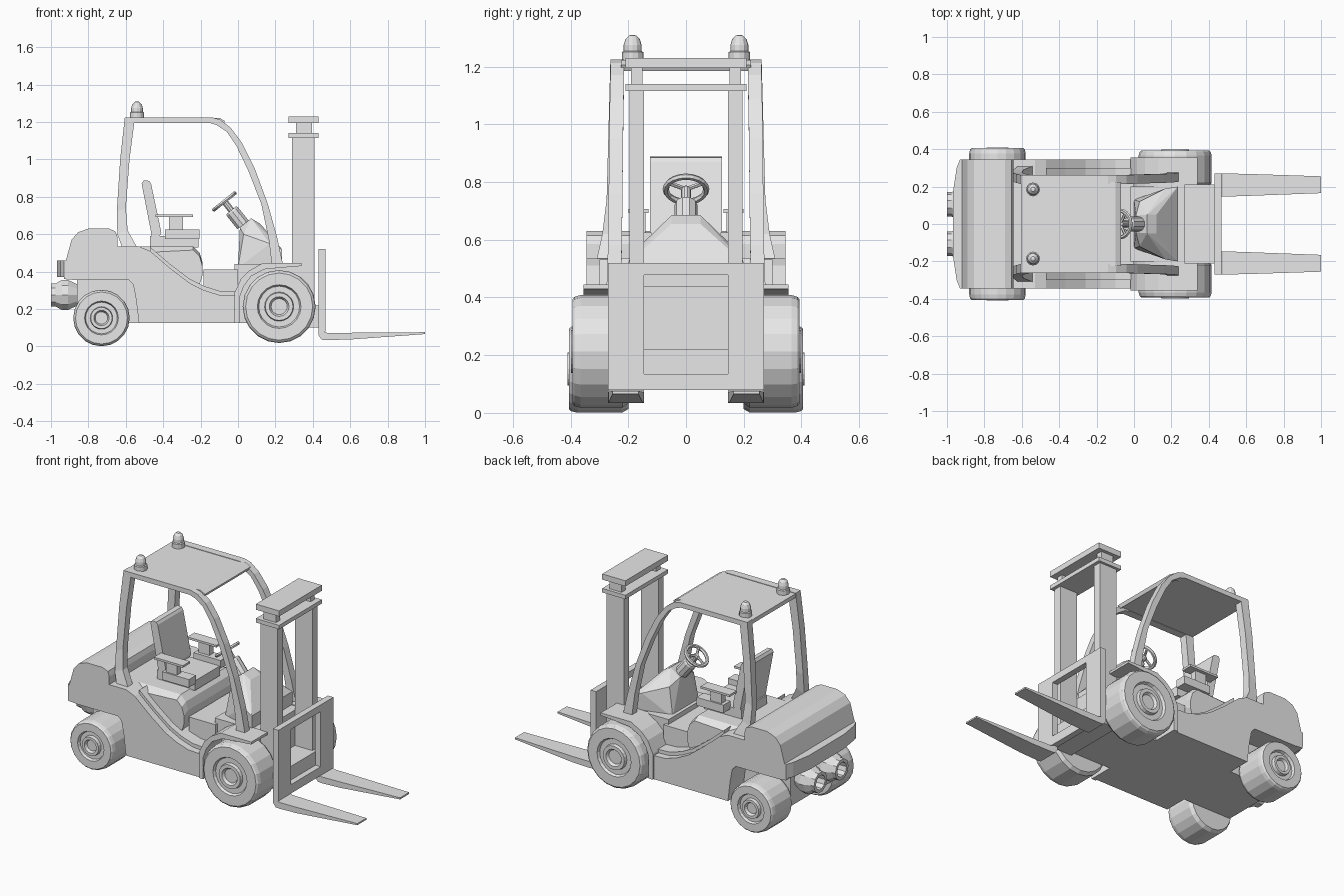
import bpy, bmesh, math
from mathutils import Vector

grey = bpy.data.materials.new("grey_paint")
grey.diffuse_color = (0.8, 0.8, 0.8, 1)


def finish(name, bm):
    bmesh.ops.remove_doubles(bm, verts=bm.verts, dist=1e-5)
    bmesh.ops.recalc_face_normals(bm, faces=bm.faces)
    me = bpy.data.meshes.new(name)
    bm.to_mesh(me)
    bm.free()
    me.materials.append(grey)
    ob = bpy.data.objects.new(name, me)
    bpy.context.collection.objects.link(ob)
    return ob


def loft(name, sections, caps=True, ring=False):
    """Skin equal-length closed sections, one after the other."""
    bm = bmesh.new()
    rows = [[bm.verts.new(p) for p in s] for s in sections]
    n = len(rows[0])
    pairs = list(zip(rows, rows[1:])) + ([(rows[-1], rows[0])] if ring else [])
    for a, b in pairs:
        for i in range(n):
            j = (i + 1) % n
            bm.faces.new((a[i], a[j], b[j], b[i]))
    if caps and not ring:
        bm.faces.new(rows[0])
        bm.faces.new(rows[-1])
    return finish(name, bm)


def prism(name, profile, y0, y1):
    """Extrude an x-z profile along y."""
    return loft(name, [[(x, y, z) for x, z in profile] for y in (y0, y1)])


def box(name, x0, x1, y0, y1, z0, z1):
    return prism(name, [(x0, z0), (x1, z0), (x1, z1), (x0, z1)], y0, y1)


def lathe(name, profile, n, origin, axis):
    """Revolve (radius, height) points about an axis."""
    q = Vector(axis).to_track_quat('Z', 'Y')
    o = Vector(origin)
    secs = []
    for r, h in profile:
        r = max(r, 1e-4)
        secs.append([o + q @ Vector((r * math.cos(2 * math.pi * k / n),
                                     r * math.sin(2 * math.pi * k / n), h)) for k in range(n)])
    return loft(name, secs)


def hull(name, pts):
    bm = bmesh.new()
    for p in pts:
        bm.verts.new(p)
    bmesh.ops.convex_hull(bm, input=bm.verts)
    return finish(name, bm)


# --- body shell with counterweight and rear wheel arch
sweep = [(-0.53, 0.535), (-0.47, 0.51), (-0.365, 0.42), (-0.26, 0.34),
         (-0.18, 0.30), (-0.10, 0.275), (0.0, 0.27)]
weight = [(-0.93, 0.36), (-0.92, 0.46), (-0.89, 0.57), (-0.855, 0.61), (-0.80, 0.63),
          (-0.69, 0.63), (-0.655, 0.615), (-0.645, 0.585), (-0.645, 0.535)]
arch = [(0.0, 0.125), (-0.53, 0.125), (-0.545, 0.25), (-0.56, 0.33), (-0.585, 0.355), (-0.87, 0.355)]
prism("body_shell", weight + sweep + arch, -0.345, 0.345)
inner = [(x, z + 0.022) for x, z in sweep[1:]]
prism("inner_body", inner + [(0.0, 0.13), (-0.47, 0.13)], -0.30, 0.30)
box("rear_chassis", -0.86, -0.50, -0.2, 0.2, 0.125, 0.36)

# bowed rear bumper
ring = []
for y, x in [(-0.345, -0.93), (-0.3, -0.948), (-0.17, -0.968), (0.17, -0.968), (0.3, -0.948), (0.345, -0.93)]:
    ring.append([(x, y, 0.37), (x, y, 0.46), (-0.90, y, 0.46), (-0.90, y, 0.37)])
loft("rear_bumper", ring)

# --- front chassis and step
box("front_chassis", -0.02, 0.29, -0.2, 0.2, 0.125, 0.44)
box("floor_step", -0.185, 0.0, -0.22, 0.22, 0.25, 0.41)

# --- seat base with chamfered sides
base = [(-0.54, 0.30), (-0.54, 0.535), (-0.24, 0.535), (-0.205, 0.50), (-0.19, 0.45), (-0.19, 0.40), (-0.22, 0.30)]
low = [(x, min(z, 0.50) if x < -0.3 else z - 0.02) for x, z in base]
loft("seat_base", [[(x, y, z) for x, z in p] for y, p in
                   [(-0.26, low), (-0.22, base), (0.22, base), (0.26, low)]])
box("seat_cushion", -0.47, -0.21, -0.125, 0.125, 0.53, 0.59)
back = [(-0.515, 0.87), (-0.505, 0.888), (-0.475, 0.885), (-0.465, 0.87), (-0.41, 0.61), (-0.42, 0.585), (-0.46, 0.585)]
prism("seat_back", back, -0.125, 0.125)

# --- cowl under the steering wheel
cowl = []
for s in (-1, 1):
    cowl += [(0.0, s * 0.13, 0.42), (0.235, s * 0.2, 0.42), (0.235, s * 0.2, 0.52),
             (0.17, s * 0.19, 0.55), (0.03, s * 0.12, 0.60), (0.01, s * 0.045, 0.635),
             (0.07, s * 0.05, 0.685), (0.12, s * 0.05, 0.655)]
hull("dash_cowl", cowl)

# --- steering column and wheel
axis = Vector((-0.62, 0, 0.78)).normalized()
centre = Vector((-0.073, 0, 0.775))
lathe("steering_column", [(0.04, -0.16), (0.04, -0.07), (0.035, -0.06), (0.018, -0.06), (0.018, 0.0), (0.01, 0.008)],
      10, centre, axis)
q = axis.to_track_quat('Z', 'Y')
secs = []
for k in range(20):
    a = 2 * math.pi * k / 20
    secs.append([centre + q @ Vector(((0.07 + 0.011 * math.cos(b)) * math.cos(a),
                                      (0.07 + 0.011 * math.cos(b)) * math.sin(a),
                                      0.011 * math.sin(b))) for b in [math.pi * i / 3 for i in range(6)]])
loft("steering_rim", secs, ring=True)
for k in range(3):
    a = 2 * math.pi * k / 3 + math.pi / 6
    d = q @ Vector((math.cos(a), math.sin(a), 0))
    lathe("steering_spoke", [(0.008, 0), (0.008, 0.068)], 6, centre, d)

# --- roof panel
box("roof_panel", -0.605, -0.10, -0.225, 0.225, 1.197, 1.222)
prism("roof_front_lip", [(-0.10, 1.222), (-0.07, 1.205), (-0.08, 1.185), (-0.10, 1.197)], -0.225, 0.225)

# cab frame path: outer x, z, inner x, z, outside y
frame = [(-0.62, 0.53, -0.54, 0.53, 0.31), (-0.645, 0.60, -0.59, 0.62, 0.29),
         (-0.648, 0.72, -0.60, 0.74, 0.275), (-0.63, 1.0, -0.58, 1.0, 0.268),
         (-0.605, 1.225, -0.555, 1.195, 0.262), (-0.14, 1.225, -0.15, 1.195, 0.262),
         (-0.095, 1.212, -0.115, 1.184, 0.262), (-0.04, 1.17, -0.06, 1.148, 0.262),
         (0.02, 1.09, -0.01, 1.075, 0.264), (0.09, 0.95, 0.055, 0.94, 0.266),
         (0.16, 0.76, 0.125, 0.76, 0.268), (0.21, 0.58, 0.165, 0.57, 0.27), (0.24, 0.44, 0.18, 0.44, 0.275)]

# wheel section: radius and depth as fractions of wheel radius and width
tyre = [(0, 0), (0.6, 0), (0.92, 0), (1, 0.1), (1, 0.84), (0.97, 0.94), (0.92, 0.98), (0.60, 0.98), (0.56, 0.9),
        (0.40, 0.9), (0.38, 1.0), (0.27, 1.0), (0.22, 0.92), (0, 0.92)]

for s, side in ((-1, "right"), (1, "left")):
    def sbox(name, x0, x1, y0, y1, z0, z1):
        return box(side + "_" + name, x0, x1, s * y0, s * y1, z0, z1)

    loft(side + "_cab_frame", [[(ox, s * y, oz), (ox, s * (y - 0.048), oz),
                                (ix, s * (y - 0.048), iz), (ix, s * y, iz)] for ox, oz, ix, iz, y in frame])
    # warning beacons
    lathe(side + "_beacon", [(0.037, 0), (0.037, 0.03), (0.031, 0.034), (0.031, 0.055), (0.025, 0.075),
                             (0.012, 0.088), (0, 0.09)], 12, (-0.54, s * 0.185, 1.22), (0, 0, 1))
    # wheels
    for end, x, z, r, y0, y1 in (("front", 0.22, 0.213, 0.195, 0.2, 0.398), ("rear", -0.73, 0.152, 0.151, 0.2, 0.41)):
        lathe(f"{side}_{end}_wheel", [(a * r, b * (y1 - y0)) for a, b in tyre], 20,
              (x, s * y0, z), (0, s, 0))
    # front fender: curved rear part, flat top
    fender = [(-0.02, 0.125), (-0.02, 0.285), (0.015, 0.36), (0.06, 0.405), (0.13, 0.445), (0.34, 0.445),
              (0.34, 0.43), (0.22, 0.42), (0.14, 0.412), (0.07, 0.375), (0.03, 0.32), (0.008, 0.26), (0.008, 0.125)]
    prism(side + "_fender", fender, s * 0.19, s * 0.355)
    # armrests
    sbox("armrest_bracket", -0.39, -0.205, 0.12, 0.19, 0.575, 0.625)
    sbox("armrest_post", -0.37, -0.295, 0.14, 0.18, 0.62, 0.70)
    sbox("armrest_pad", -0.44, -0.24, 0.13, 0.2, 0.693, 0.706)
    # exhaust nozzles with hollow ends
    lathe(side + "_exhaust", [(0.06, 0), (0.085, 0.05), (0.085, 0.08), (0.065, 0.115), (0.065, 0.14),
                              (0.045, 0.14), (0.045, 0.08), (0, 0.08)], 10,
          (-0.86, s * 0.105, 0.275), (-1, 0, 0))
    # mast columns
    sbox("mast_column", 0.29, 0.41, 0.145, 0.195, 0.10, 1.12)
    sbox("mast_cap_post", 0.31, 0.395, 0.15, 0.19, 1.135, 1.20)
    # carriage upright and fork
    sbox("carriage_upright", 0.43, 0.468, 0.145, 0.27, 0.08, 0.52)
    fork = []
    for x, zb, zt, y0, y1 in ((0.43, 0.06, 0.085, 0.145, 0.27), (0.448, 0.036, 0.085, 0.145, 0.27),
                              (0.475, 0.034, 0.073, 0.146, 0.27), (0.60, 0.037, 0.073, 0.15, 0.268),
                              (1.0, 0.066, 0.076, 0.165, 0.255)):
        fork.append([(x, s * y0, zb), (x, s * y1, zb), (x, s * y1, zt), (x, s * y0, zt)])
    loft(side + "_fork", fork)

# --- mast and carriage cross members
box("mast_lower_plate", 0.27, 0.43, -0.21, 0.21, 1.115, 1.14)
box("mast_top_plate", 0.27, 0.43, -0.21, 0.21, 1.195, 1.23)
box("mast_foot_bar", 0.29, 0.432, -0.195, 0.195, 0.10, 0.22)
box("carriage_top_bar", 0.43, 0.468, -0.15, 0.15, 0.478, 0.52)
box("carriage_bottom_bar", 0.43, 0.468, -0.15, 0.15, 0.08, 0.135)
